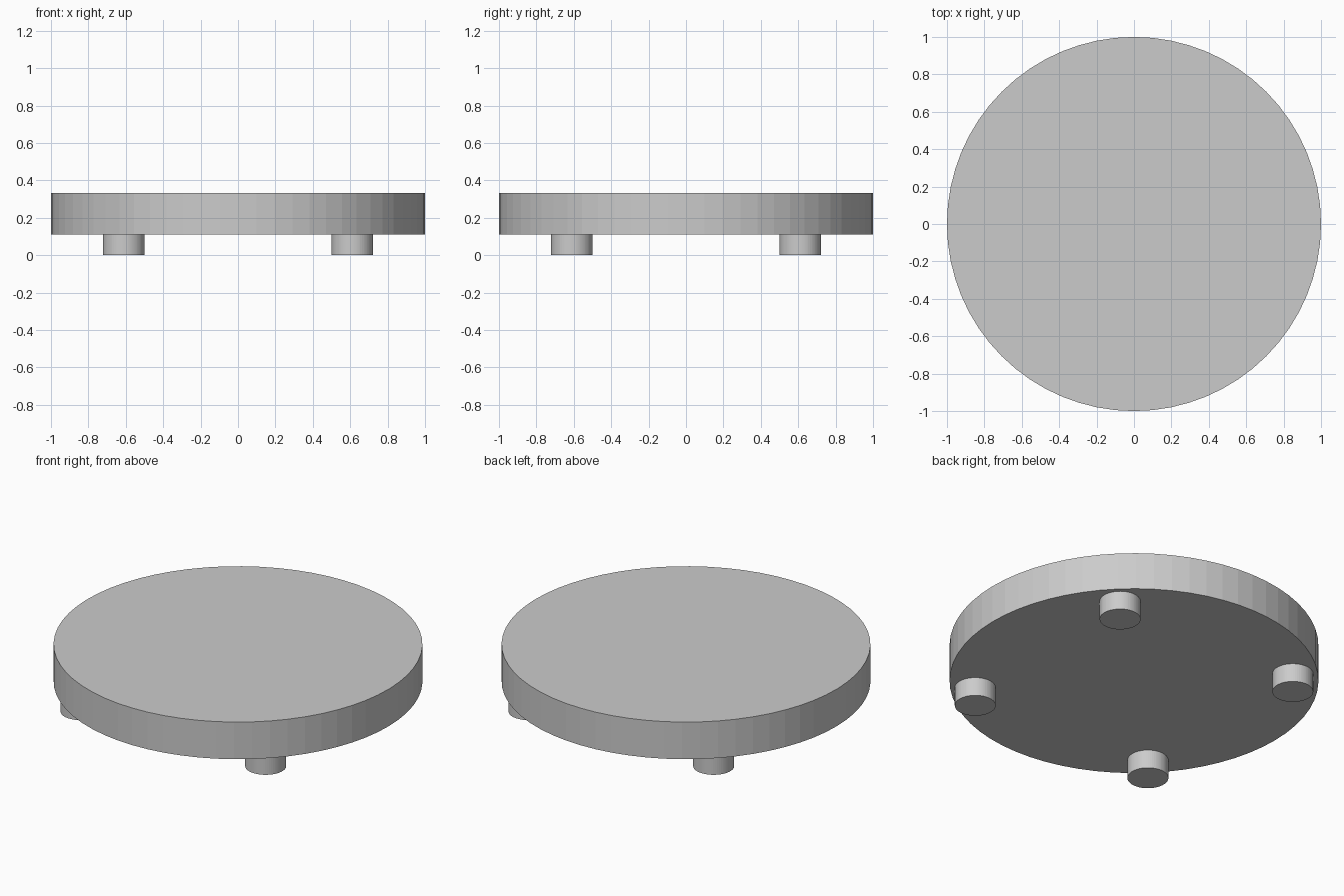
import bpy

if "Cube" in bpy.data.objects:
    bpy.data.objects.remove(bpy.data.objects["Cube"])

grey = bpy.data.materials.new("light grey")
grey.diffuse_color = (0.6, 0.6, 0.6, 1.0)
grey.use_nodes = True
grey.node_tree.nodes["Principled BSDF"].inputs["Base Color"].default_value = grey.diffuse_color


def cylinder(name, x, y, z0, z1, radius, sides):
    bpy.ops.mesh.primitive_cylinder_add(
        vertices=sides, radius=radius, depth=z1 - z0, location=(x, y, (z0 + z1) / 2))
    obj = bpy.context.object
    obj.name = name
    obj.data.materials.append(grey)
    return obj


FOOT_HEIGHT = 0.111

# Round slab
cylinder("round_slab", 0, 0, FOOT_HEIGHT, 0.333, 1.0, 64)

# Four short feet on the diagonals
for y, depth_name in ((-0.611, "front"), (0.611, "back")):
    for x, side_name in ((-0.611, "left"), (0.611, "right")):
        cylinder(f"{depth_name}_{side_name}_foot", x, y, 0, FOOT_HEIGHT, 0.111, 64)
